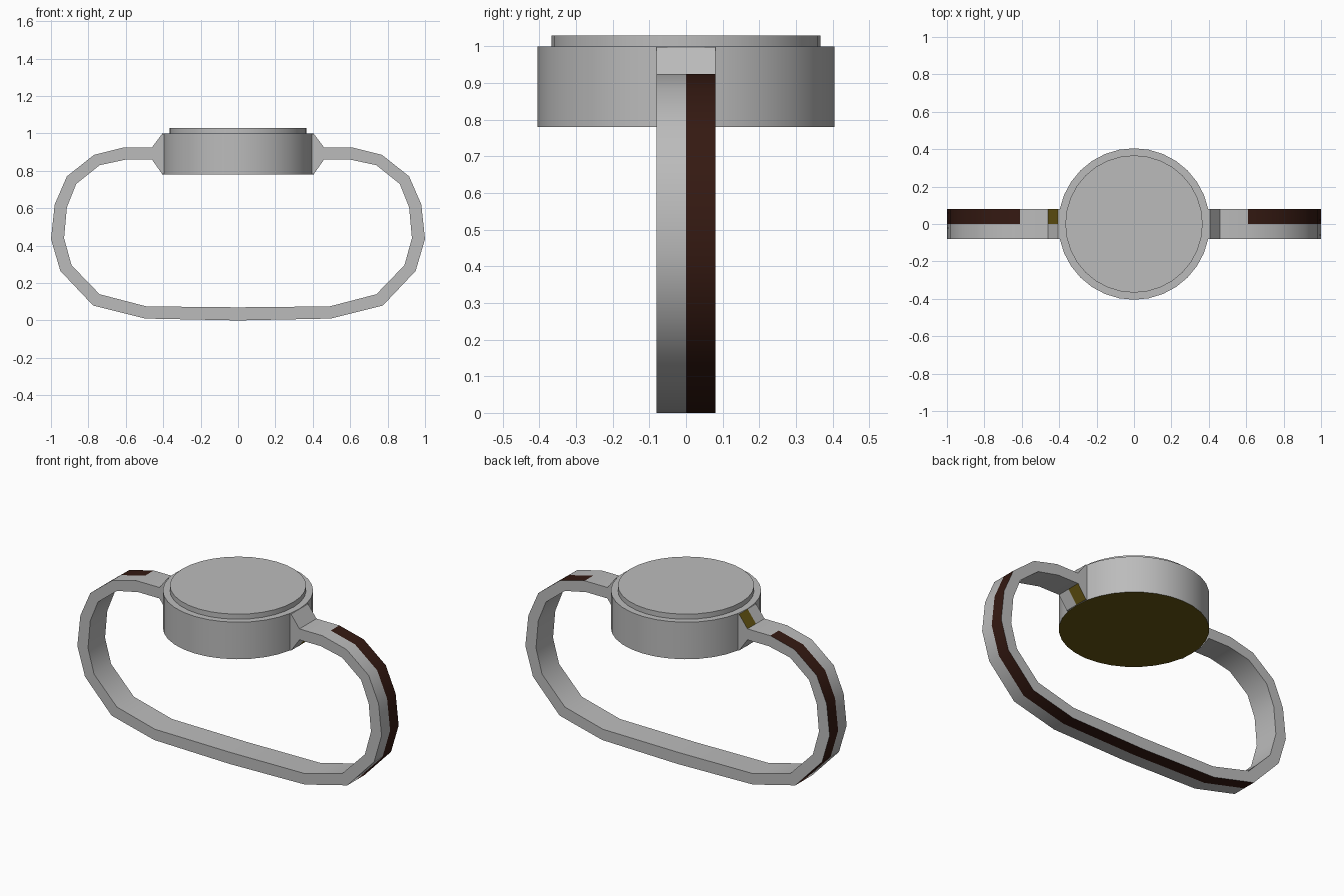
import bpy, bmesh, math

if "Cube" in bpy.data.objects:
    bpy.data.objects.remove(bpy.data.objects["Cube"])

HALF_W = 0.08
YS = (-HALF_W, 0.0, HALF_W)


def material(name, color):
    m = bpy.data.materials.new(name)
    m.diffuse_color = color
    m.use_nodes = True
    m.node_tree.nodes["Principled BSDF"].inputs["Base Color"].default_value = m.diffuse_color
    return m


grey = material("steel_grey", (0.5, 0.5, 0.5, 1))
brown = material("dark_leather", (0.035, 0.01, 0.006, 1))
gold = material("dull_gold", (0.13, 0.09, 0.006, 1))


def finish(name, bm, mats, angle):
    bmesh.ops.recalc_face_normals(bm, faces=bm.faces)
    me = bpy.data.meshes.new(name)
    bm.to_mesh(me)
    bm.free()
    for m in mats:
        me.materials.append(m)
    ob = bpy.data.objects.new(name, me)
    bpy.context.collection.objects.link(ob)
    bpy.ops.object.select_all(action='DESELECT')
    ob.select_set(True)
    bpy.context.view_layer.objects.active = ob
    bpy.ops.object.shade_smooth_by_angle(angle=math.radians(angle))
    return ob


def band(name, outer, inner, mats, pick, angle, cap_start=False):
    """Sweep paired outer/inner XZ points over the width, split along y = 0."""
    bm = bmesh.new()
    o = [[bm.verts.new((x, y, z)) for y in YS] for x, z in outer]
    n = [[bm.verts.new((x, y, z)) for y in YS] for x, z in inner]

    def face(vs, surface, j, i):
        bm.faces.new(vs).material_index = pick(surface, j, i)

    for i in range(len(outer) - 1):
        for j in (0, 1):
            face((o[i][j], o[i][j+1], o[i+1][j+1], o[i+1][j]), "outer", j, i)
            face((n[i][j], n[i+1][j], n[i+1][j+1], n[i][j+1]), "inner", j, i)
        for j in (0, 2):
            face((o[i][j], o[i+1][j], n[i+1][j], n[i][j]), "side", j, i)
    if cap_start:
        for j in (0, 1):
            face((o[0][j], n[0][j], n[0][j+1], o[0][j+1]), "cap", j, 0)
    return finish(name, bm, mats, angle)


# strap: left-hand half of the loop, mirrored to the right
outer = [(0.46, 0.925), (0.61, 0.925), (0.77, 0.885), (0.915, 0.77), (0.98, 0.62),
         (1.0, 0.435), (0.95, 0.265), (0.775, 0.08), (0.495, 0.01)]
inner = [(0.46, 0.86), (0.60, 0.86), (0.74, 0.83), (0.865, 0.73), (0.915, 0.605),
         (0.93, 0.44), (0.89, 0.295), (0.74, 0.14), (0.49, 0.075)]


def loop(half, mid):
    return [(-x, z) for x, z in half] + [mid] + half[::-1]


full_outer, full_inner = loop(outer, (0, 0.0)), loop(inner, (0, 0.07))
last = len(full_outer) - 2
band("strap", full_outer, full_inner, [grey, brown],
     lambda s, j, i: int(s == "outer" and j == 1 and 0 < i < last), 45)

# lugs tapering from the case to the strap, partly gold at the back
for side, name, gilt in ((-1, "left_lug", "outer"), (1, "right_lug", "inner")):
    band(name, [(side * 0.395, 0.998), (side * 0.405, 0.998), (side * 0.46, 0.925)],
         [(side * 0.395, 0.782), (side * 0.405, 0.782), (side * 0.46, 0.86)],
         [grey, gold], lambda s, j, i: int(s == gilt and j == 1 and i == 1), 20, True)


def disc(name, radius, z0, z1, mats, gold_base=False):
    bm = bmesh.new()
    bmesh.ops.create_cone(bm, cap_ends=True, segments=32, radius1=radius,
                          radius2=radius, depth=z1 - z0)
    bmesh.ops.translate(bm, verts=bm.verts, vec=(0, 0, (z0 + z1) / 2))
    bm.normal_update()
    for f in bm.faces:
        f.material_index = int(gold_base and f.normal.z < -0.9)
    return finish(name, bm, mats, 30)


# round case with gold underside, and raised glass on top
disc("case", 0.405, 0.78, 1.0, [grey, gold], True)
disc("glass", 0.367, 0.99, 1.03, [grey])
